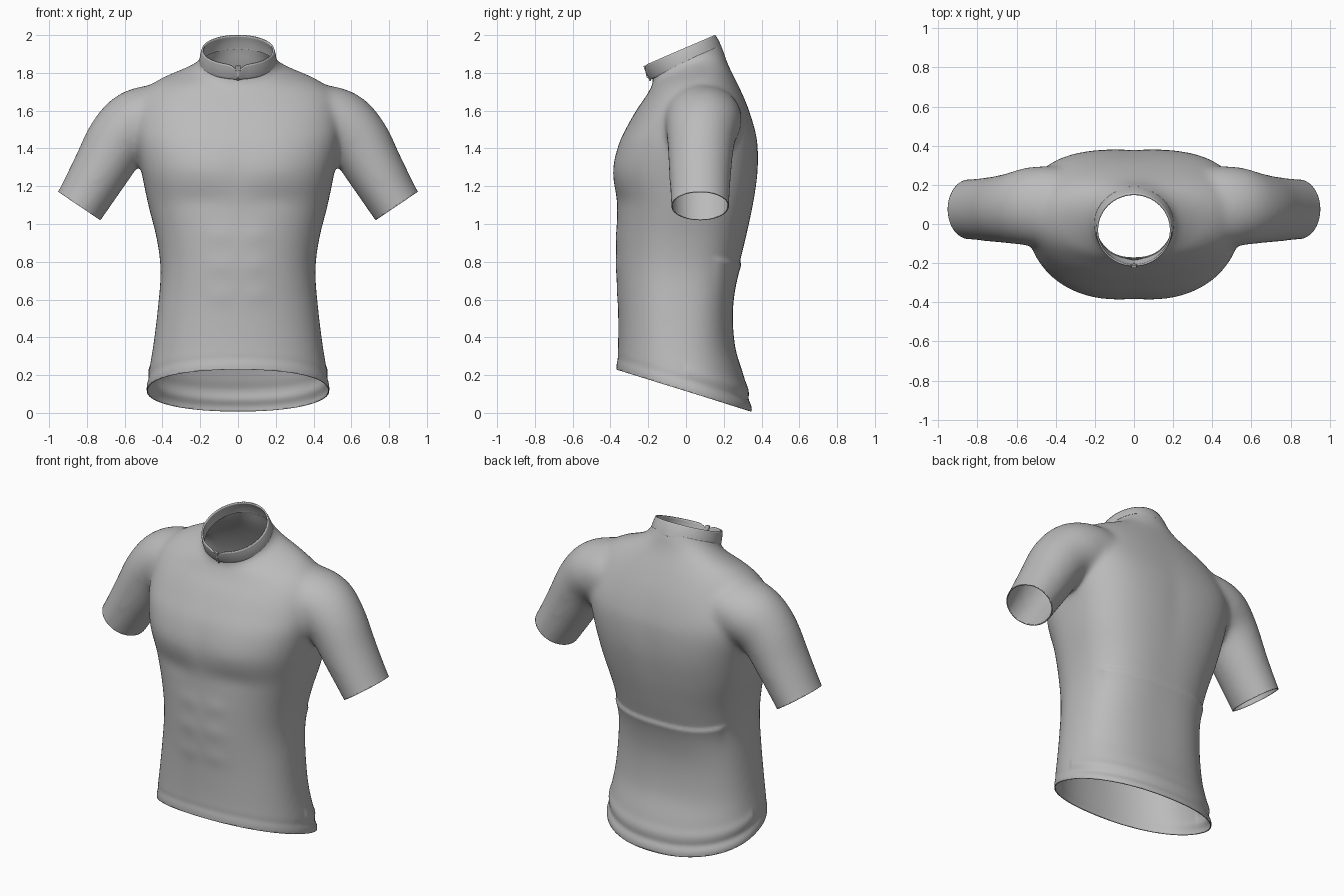
import bpy, bmesh, math
from mathutils import Vector

cube = bpy.data.objects.get("Cube")
if cube:
    bpy.data.objects.remove(cube)


def material(name, value):
    mat = bpy.data.materials.new(name)
    mat.use_nodes = True
    colour = (value, value, value, 1)
    mat.diffuse_color = colour
    mat.node_tree.nodes["Principled BSDF"].inputs["Base Color"].default_value = colour
    return mat


fabric = material("grey fabric", 0.5)


def spline(rows, steps):
    """Catmull-Rom resampling of a list of parameter rows."""
    out = []
    for i in range(len(rows) - 1):
        quad = [rows[max(i - 1, 0)], rows[i], rows[i + 1], rows[min(i + 2, len(rows) - 1)]]
        for k in range(steps):
            t = k / steps
            out.append([b + 0.5 * t * (c - a + t * (2*a - 5*b + 4*c - d + t * (3*(b - c) + d - a)))
                        for a, b, c, d in zip(*quad)])
    return out + [list(rows[-1])]


def loft(bm, rings, caps=True):
    loops = [[bm.verts.new(p) for p in ring] for ring in rings]
    n = len(loops[0])
    for lower, upper in zip(loops, loops[1:]):
        for i in range(n):
            j = (i + 1) % n
            bm.faces.new((lower[i], lower[j], upper[j], upper[i]))
    if caps:
        bm.faces.new(loops[0][::-1])
        bm.faces.new(loops[-1])


def make_object(name, bm):
    bmesh.ops.recalc_face_normals(bm, faces=bm.faces)
    mesh = bpy.data.meshes.new(name)
    bm.to_mesh(mesh)
    bm.free()
    obj = bpy.data.objects.new(name, mesh)
    bpy.context.collection.objects.link(obj)
    mesh.materials.append(fabric)
    return obj


def bake(obj):
    """Replace the mesh by its modified result."""
    graph = bpy.context.evaluated_depsgraph_get()
    mesh = bpy.data.meshes.new_from_object(obj.evaluated_get(graph))
    obj.modifiers.clear()
    obj.data = mesh


def shade(obj, angle):
    bpy.ops.object.select_all(action='DESELECT')
    obj.select_set(True)
    bpy.context.view_layer.objects.active = obj
    bpy.ops.object.shade_smooth_by_angle(angle=math.radians(angle))


def power(v, n):
    return math.copysign(abs(v) ** (2 / n), v)


def body_ring(z, w, front, back, n_front, n_back, slope, count=72):
    mid, half = (front + back) / 2, (back - front) / 2
    ring = []
    for i in range(count):
        a = math.tau * i / count
        n = n_back if math.sin(a) > 0 else n_front
        y = mid + half * power(math.sin(a), n)
        ring.append((w * power(math.cos(a), n), y, z + slope * y))
    return ring


# Torso: height, half width, front, back, front and back squareness, tilt
TORSO = [
    (-0.10, 0.49, -0.37, 0.36, 2.1, 2.2, 0),
    (0.08, 0.485, -0.37, 0.335, 2.1, 2.2, 0),
    (0.20, 0.475, -0.37, 0.305, 2.15, 2.3, 0),
    (0.35, 0.45, -0.36, 0.26, 2.2, 2.5, 0),
    (0.55, 0.425, -0.36, 0.248, 2.2, 2.7, 0),
    (0.75, 0.41, -0.37, 0.275, 2.2, 2.7, 0),
    (0.92, 0.43, -0.37, 0.315, 2.25, 2.7, 0),
    (1.10, 0.475, -0.365, 0.355, 2.35, 2.8, 0),
    (1.27, 0.51, -0.387, 0.38, 2.5, 3, 0),
    (1.42, 0.54, -0.357, 0.38, 2.5, 3.1, 0),
    (1.52, 0.55, -0.31, 0.36, 2.4, 3, 0),
    (1.62, 0.54, -0.255, 0.325, 2.3, 2.6, 0.02),
    (1.70, 0.50, -0.21, 0.28, 2.2, 2.3, 0.1),
    (1.76, 0.41, -0.185, 0.24, 2.1, 2.1, 0.2),
    (1.80, 0.30, -0.175, 0.215, 2, 2, 0.3),
    (1.84, 0.215, -0.175, 0.198, 2, 2, 0.4),
    (1.90, 0.195, -0.19, 0.173, 2, 2, 0.43),
    (1.97, 0.19, -0.20, 0.15, 2, 2, 0.43),
]
bm = bmesh.new()
loft(bm, [body_ring(*row) for row in spline(TORSO, 4)])

# Sleeves: centre x, y, z, half height, half depth
SLEEVE = [
    (0.30, 0.07, 1.58, 0.15, 0.20),
    (0.42, 0.085, 1.565, 0.175, 0.21),
    (0.54, 0.09, 1.525, 0.185, 0.20),
    (0.635, 0.08, 1.44, 0.17, 0.18),
    (0.73, 0.075, 1.28, 0.153, 0.166),
    (0.84, 0.075, 1.095, 0.137, 0.155),
    (0.90, 0.075, 1.01, 0.137, 0.155),
]
path = spline(SLEEVE, 5)
for side in (1, -1):
    rings = []
    for i, (x, y, z, high, deep) in enumerate(path):
        p, q = path[max(i - 1, 0)], path[min(i + 1, len(path) - 1)]
        along = Vector((q[0] - p[0], 0, q[2] - p[2])).normalized()
        across = Vector((-along.z, 0, along.x))
        ring = []
        for k in range(40):
            a = math.tau * k / 40
            c = Vector((x, y, z)) + across * high * math.cos(a)
            ring.append((side * c.x, y + deep * math.sin(a), c.z))
        rings.append(ring)
    loft(bm, rings)
solid = make_object("jersey_solid", bm)
fuse = solid.modifiers.new("fuse", 'REMESH')
fuse.mode = 'VOXEL'
fuse.voxel_size = 0.0125
soften = solid.modifiers.new("soften", 'SMOOTH')
soften.factor = 0.5
soften.iterations = 40
bake(solid)


def bump(v, centre, width):
    return math.exp(-((v - centre) / width) ** 2)


def step(v, width):
    """Smooth ramp from 0 to 1 around zero."""
    return 0.5 + 0.5 * math.tanh(v / width)


def relief(p, n):
    """Pocket lip, hem band and soft muscle forms under the cloth."""
    d = 0.0
    below_lip = 0.79 + 0.21 * (0.3 - p.y) - p.z
    if p.y > 0:
        d += 0.016 * step(below_lip, 0.01) * math.exp(-abs(below_lip) / 0.08) * step(p.y - 0.16, 0.02)
    above_hem = p.z - 0.115 + 0.31 * p.y
    rear = step(p.y, 0.1)
    d += (0.002 + 0.004 * rear) * bump(above_hem, 0.02, 0.025)
    d -= (0.002 + 0.003 * rear) * bump(above_hem, 0.06, 0.018)
    if p.y > 0:
        d += 0.007 * bump(above_hem, 0.11, 0.03)
        d -= 0.004 * bump(p.x, 0, 0.07) * bump(p.z, 1.3, 0.25)
    elif abs(p.x) < 0.45:
        chest = bump(abs(p.x), 0.2, 0.15)
        d += 0.006 * chest * bump(p.z, 1.33, 0.12) - 0.006 * chest * bump(p.z, 1.13, 0.06)
        d -= 0.003 * bump(p.x, 0, 0.05) * bump(p.z, 1.3, 0.15)
        for z in (0.62, 0.78, 0.94):
            d += 0.004 * bump(abs(p.x), 0.09, 0.07) * bump(p.z, z, 0.05)
    return d * (1 - abs(n.z))


bm = bmesh.new()
bm.from_mesh(solid.data)
bm.normal_update()
moves = [(v, v.normal * relief(v.co, v.normal)) for v in bm.verts]
for v, move in moves:
    v.co += move


# Open the hem, neck and cuffs
def trim(point, normal, inside):
    faces = [f for f in bm.faces if inside(f.calc_center_median())]
    edges = {e for f in faces for e in f.edges}
    verts = {v for f in faces for v in f.verts}
    bmesh.ops.bisect_plane(bm, geom=faces + list(edges) + list(verts), dist=1e-5,
                           plane_co=point, plane_no=normal, clear_outer=True)


trim((0, 0, 0.115), (0, -0.31, -1), lambda c: c.z < 0.6)
trim((0, 0, 1.865), (0, -0.43, 1), lambda c: c.z > 1.6)
trim((0.84, 0, 1.095), (0.56, 0, -0.83), lambda c: c.x > 0.6)
trim((-0.84, 0, 1.095), (-0.56, 0, -0.83), lambda c: c.x < -0.6)
bpy.data.objects.remove(solid)
jersey = make_object("jersey", bm)
cloth = jersey.modifiers.new("cloth", 'SOLIDIFY')
cloth.thickness = 0.006
cloth.offset = -1
shade(jersey, 50)

# Collar band with a small dip at the front opening
COLLAR = [
    (1.845, 0.204, -0.183, 0.192, 2, 2, 0.43),
    (1.855, 0.205, -0.189, 0.189, 2, 2, 0.43),
    (1.895, 0.201, -0.205, 0.174, 2, 2, 0.43),
    (1.935, 0.192, -0.217, 0.155, 2, 2, 0.43),
]
bm = bmesh.new()
rings = []
for k, row in enumerate(spline(COLLAR, 3)):
    dip = 0.03 * k / 9
    rings.append([(x, y, z - (dip * bump(x, 0, 0.03) if y < 0 else 0))
                  for x, y, z in body_ring(*row, count=96)])
loft(bm, rings, caps=False)
collar = make_object("collar", bm)
band = collar.modifiers.new("band", 'SOLIDIFY')
band.thickness = 0.009
band.offset = -1
shade(collar, 50)


# Zip: slim rail, slider and hanging pull
def block(name, centre, size, tilt):
    bm = bmesh.new()
    bmesh.ops.create_cube(bm, size=1)
    bmesh.ops.scale(bm, vec=size, verts=bm.verts)
    obj = make_object(name, bm)
    obj.location = centre
    obj.rotation_euler.x = tilt
    bevel = obj.modifiers.new("rounding", 'BEVEL')
    bevel.width = 0.003
    bevel.segments = 2


block("zip_rail", (0, -0.2, 1.79), (0.008, 0.01, 0.07), 0.35)
block("zip_slider", (0, -0.214, 1.825), (0.026, 0.014, 0.028), 0.35)
block("zip_pull", (0, -0.208, 1.79), (0.012, 0.006, 0.035), 0.2)
